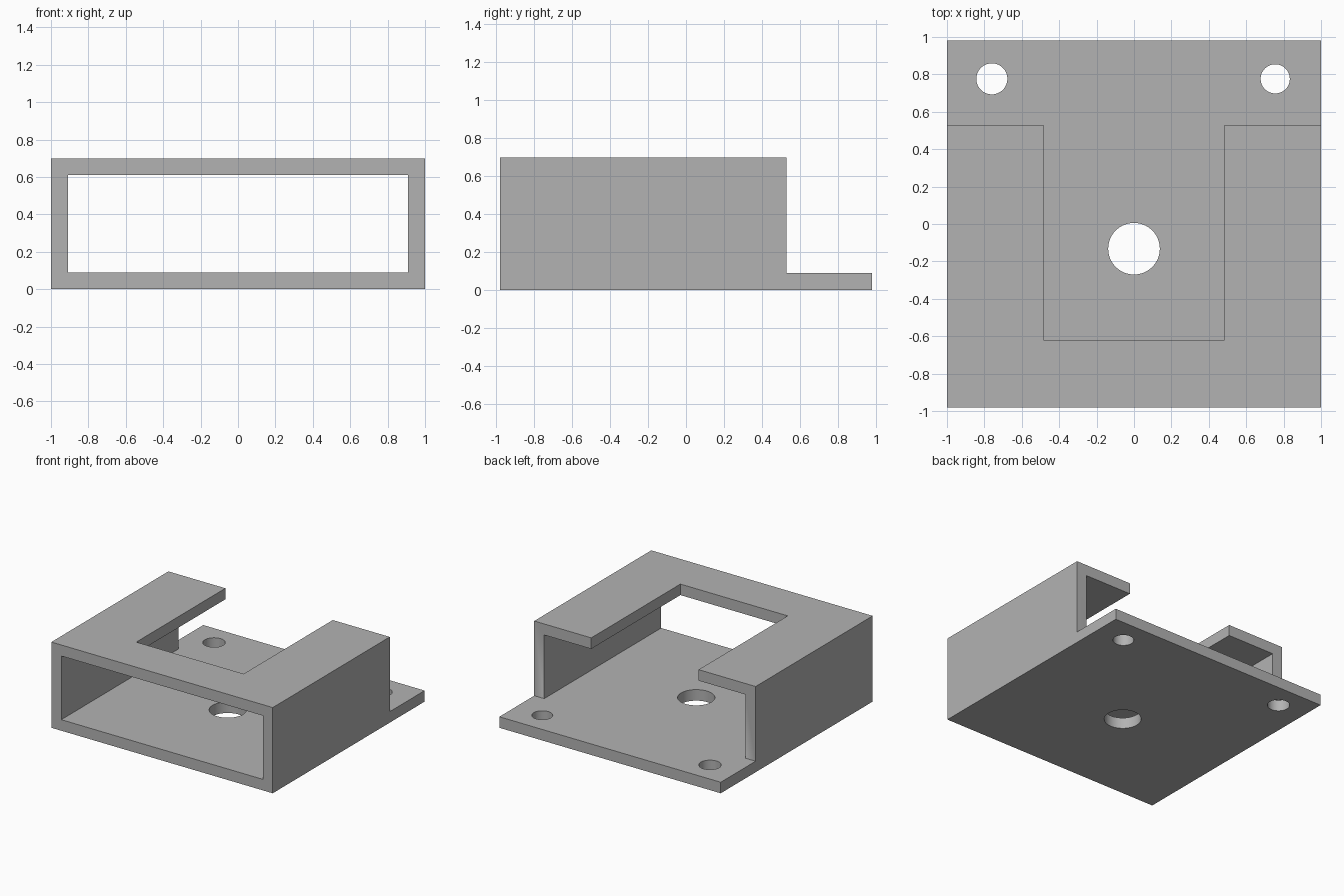
import bpy
import bmesh
from math import radians
from mathutils import Matrix, Vector

default = bpy.data.objects.get("Cube")
if default:
    bpy.data.objects.remove(default, do_unlink=True)

WALL = 0.09          # thickness of plate, sides and roof
HEIGHT = 0.70
HALF_W = 1.0
HALF_L = 0.98
BODY_BACK = 0.53     # where the walls and roof stop

grey = bpy.data.materials.new("plain_grey")
grey.use_nodes = True
colour = (0.45, 0.45, 0.45, 1)
grey.diffuse_color = colour
grey.node_tree.nodes["Principled BSDF"].inputs["Base Color"].default_value = colour


def make_object(name, bm):
    bmesh.ops.recalc_face_normals(bm, faces=bm.faces)
    mesh = bpy.data.meshes.new(name)
    bm.to_mesh(mesh)
    bm.free()
    mesh.materials.append(grey)
    obj = bpy.data.objects.new(name, mesh)
    bpy.context.collection.objects.link(obj)
    return obj


def box(name, low, high):
    low, high = Vector(low), Vector(high)
    bm = bmesh.new()
    size = Matrix.Diagonal((*(high - low), 1))
    bmesh.ops.create_cube(bm, size=1, matrix=Matrix.Translation((low + high) / 2) @ size)
    return make_object(name, bm)


def drill(name, x, y, radius):
    bm = bmesh.new()
    bmesh.ops.create_cone(bm, cap_ends=True, segments=64, radius1=radius, radius2=radius,
                          depth=0.3, matrix=Matrix.Translation((x, y, WALL / 2)))
    return make_object(name, bm)


# Solid block that the bracket is cut from
bracket = box("mounting_bracket", (-HALF_W, -HALF_L, 0), (HALF_W, HALF_L, HEIGHT))

inner = HALF_W - WALL
cutters = [
    # Open space behind the walls, leaving the rear tab
    box("rear_cutter", (-2, BODY_BACK, WALL), (2, 2, 2)),
    # Tunnel from front to back
    box("tunnel_cutter", (-inner, -2, WALL), (inner, 2, HEIGHT - WALL)),
    # Rectangular notch in the roof
    box("roof_notch_cutter", (-0.485, -0.62, 0.4), (0.485, 2, 2)),
    # Two screw holes in the tab and the large hole in the floor
    drill("right_screw_cutter", -0.76, 0.776, 0.083),
    drill("left_screw_cutter", 0.755, 0.776, 0.078),
    drill("floor_hole_cutter", 0, -0.132, 0.138),
]

bpy.ops.object.select_all(action="DESELECT")
bracket.select_set(True)
bpy.context.view_layer.objects.active = bracket

for cutter in cutters:
    cutter.hide_render = True
    cut = bracket.modifiers.new(cutter.name, "BOOLEAN")
    cut.operation = "DIFFERENCE"
    cut.solver = "EXACT"
    cut.object = cutter
    bpy.ops.object.modifier_apply(modifier=cut.name)
    bpy.data.objects.remove(cutter, do_unlink=True)

# Smooth hole walls, sharp edges elsewhere
bpy.ops.object.shade_smooth_by_angle(angle=radians(30))
